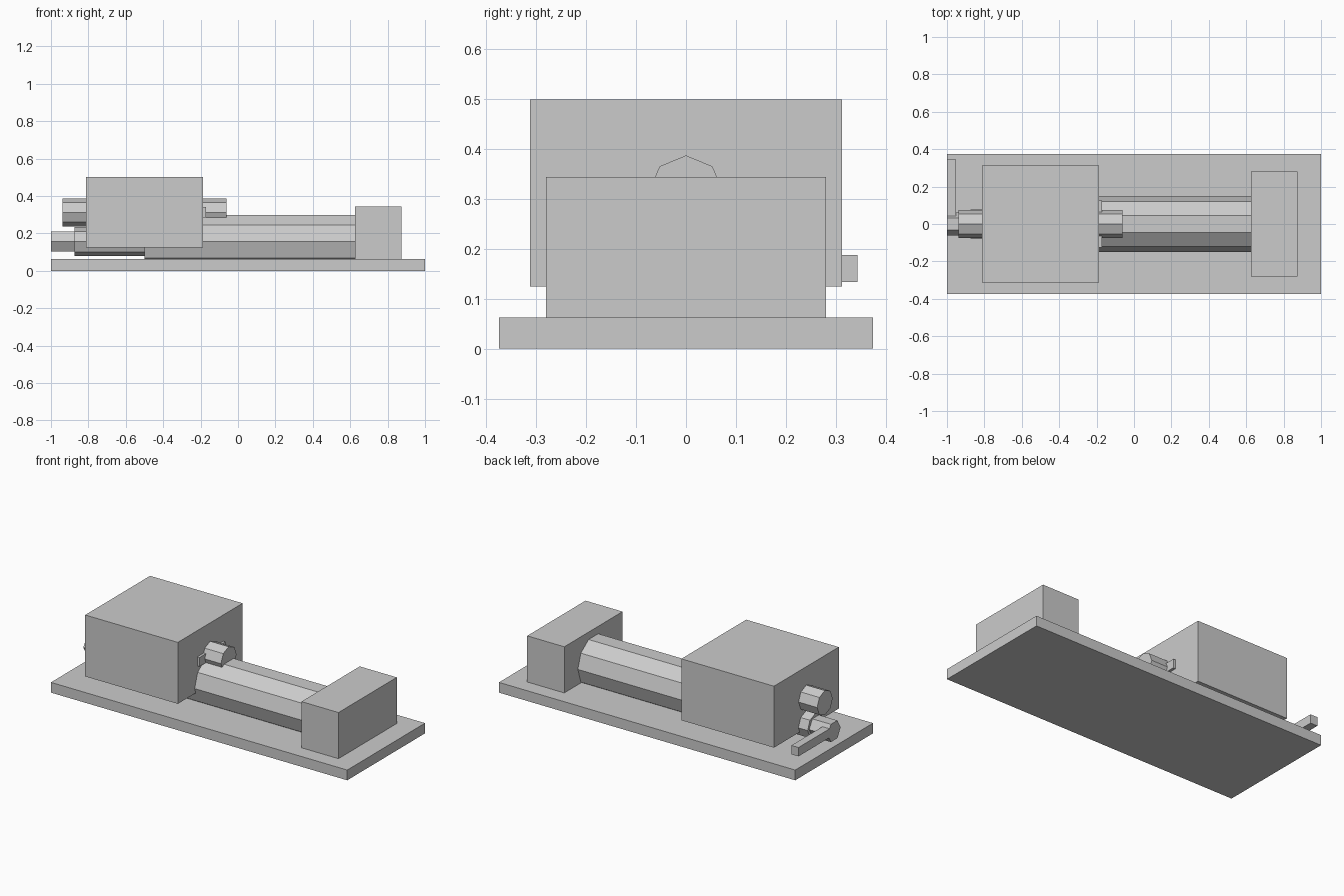
import bpy, bmesh
from math import sin, cos, tau

# Remove the default cube only
if "Cube" in bpy.data.objects:
    bpy.data.objects.remove(bpy.data.objects["Cube"], do_unlink=True)

# Single grey finish
grey = bpy.data.materials.new("plain_grey")
grey.use_nodes = True
colour = (0.6, 0.6, 0.6, 1)
grey.diffuse_color = colour
grey.node_tree.nodes["Principled BSDF"].inputs["Base Color"].default_value = colour


def finish(name, bm):
    bmesh.ops.recalc_face_normals(bm, faces=bm.faces)
    mesh = bpy.data.meshes.new(name)
    bm.to_mesh(mesh)
    bm.free()
    mesh.materials.append(grey)
    obj = bpy.data.objects.new(name, mesh)
    bpy.context.collection.objects.link(obj)
    return obj


def box(name, x, y, z):
    """Box from its (min, max) range on each axis."""
    bm = bmesh.new()
    bmesh.ops.create_cube(bm, size=1)
    for v in bm.verts:
        for i, (low, high) in enumerate((x, y, z)):
            v.co[i] = high if v.co[i] > 0 else low
    return finish(name, bm)


def rod(name, x0, x1, z, radius, sides):
    """Faceted rod along x, with a corner pointing along y."""
    bm = bmesh.new()
    ring = [bm.verts.new((x0, radius * cos(tau * i / sides),
                          z + radius * sin(tau * i / sides)))
            for i in range(sides)]
    face = bm.faces.new(ring)
    end = bmesh.ops.extrude_face_region(bm, geom=[face], use_keep_orig=True)
    moved = [g for g in end["geom"] if isinstance(g, bmesh.types.BMVert)]
    bmesh.ops.translate(bm, verts=moved, vec=(x1 - x0, 0, 0))
    return finish(name, bm)


# Base and the two blocks
box("base_plate", (-1, 1), (-0.375, 0.375), (0, 0.0625))
box("main_housing", (-0.8125, -0.1875), (-0.3125, 0.3125), (0.125, 0.5))
box("end_block", (0.625, 0.875), (-0.281, 0.281), (0.0625, 0.344))

# Lower drum with its stepped shaft
axis = 0.156
rod("drum", -0.5, 0.625, axis, 0.15, 10)
rod("drum_shaft", -0.875, -0.5, axis, 0.077, 8)
rod("crank_hub", -1, -0.875, axis, 0.0625, 6)
box("crank_arm", (-1, -0.952), (0, 0.344), (0.134, 0.188))

# Upper spindle with its cross bar
rod("spindle", -0.9375, -0.0625, 0.3125, 0.075, 8)
box("spindle_cross_bar", (-0.219, -0.172), (-0.125, 0.125), (0.285, 0.34))
